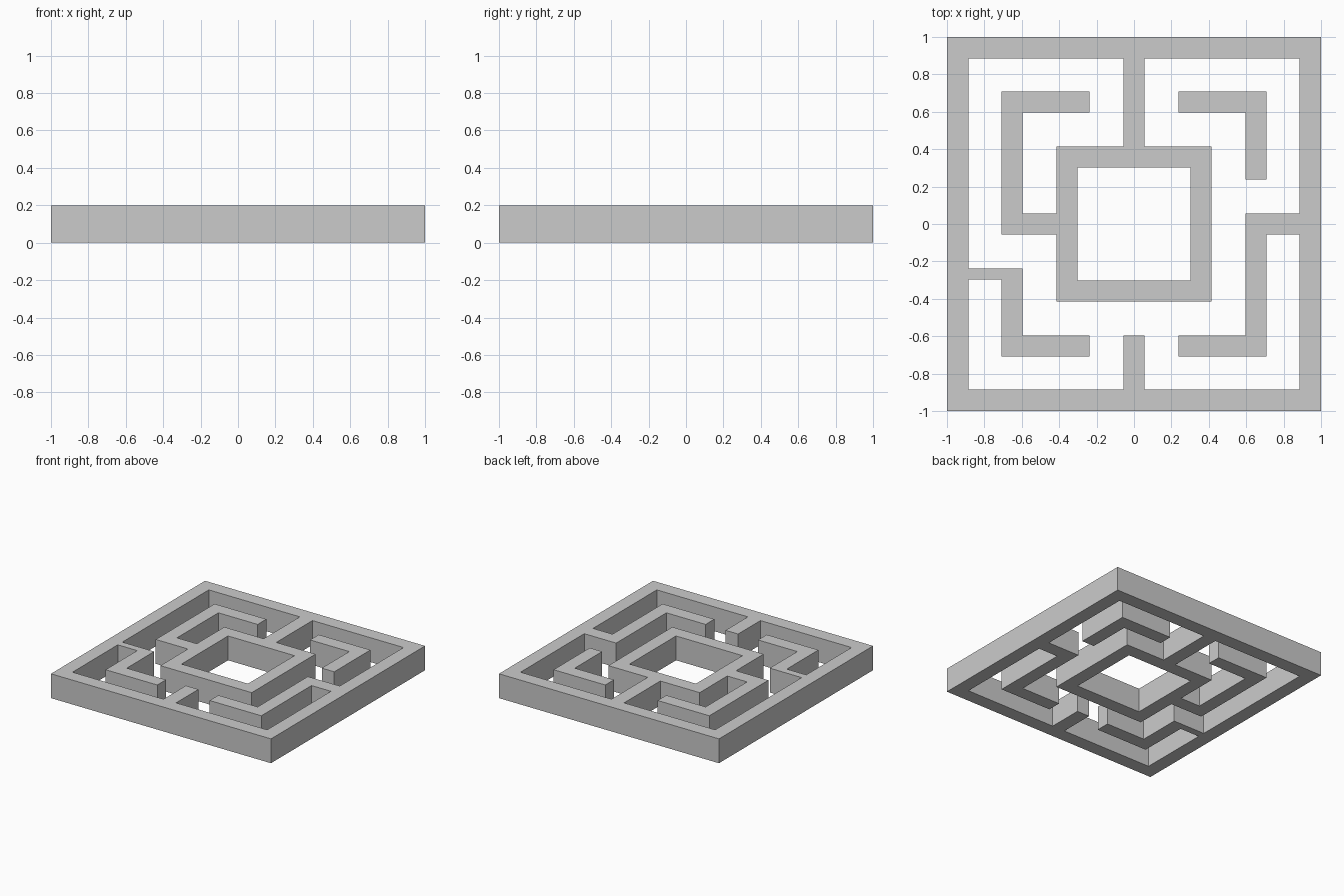
import bpy
import bmesh

if "Cube" in bpy.data.objects:
    bpy.data.objects.remove(bpy.data.objects["Cube"])

HEIGHT = 0.2
S = 0.057               # half wall thickness
FI = 0.885              # inside of outer frame
MO, MI = 0.708, 0.595   # middle ring, outer / inner
CO, CI = 0.415, 0.302   # centre ring, outer / inner
G = 0.238               # half gap in the middle ring


def ring(o, i):
    """Four wall rectangles (x0, y0, x1, y1) of a square ring."""
    return [(-o, -o, o, -i), (-o, i, o, o), (-o, -o, -i, o), (i, -o, o, o)]


def corner(sx, sy, end):
    """L-shaped piece of the middle ring; its upright arm stops at y = end."""
    def rect(xa, ya, xb, yb):
        return (min(xa, xb), min(ya, yb), max(xa, xb), max(ya, yb))
    return [rect(sx * G, sy * MI, sx * MO, sy * MO),
            rect(sx * MI, end, sx * MO, sy * MO)]


def build_walls(name, rects):
    """Merge the rectangles into one footprint and raise it to a clean solid."""
    xs = sorted({v for r in rects for v in (r[0], r[2])})
    ys = sorted({v for r in rects for v in (r[1], r[3])})
    bm = bmesh.new()
    verts = {}

    def vert(i, j):
        if (i, j) not in verts:
            verts[i, j] = bm.verts.new((xs[i], ys[j], 0))
        return verts[i, j]

    for i in range(len(xs) - 1):
        for j in range(len(ys) - 1):
            cx, cy = (xs[i] + xs[i + 1]) / 2, (ys[j] + ys[j + 1]) / 2
            if any(r[0] < cx < r[2] and r[1] < cy < r[3] for r in rects):
                bm.faces.new([vert(i, j), vert(i + 1, j),
                              vert(i + 1, j + 1), vert(i, j + 1)])
    top = bmesh.ops.extrude_face_region(bm, geom=bm.faces[:])["geom"]
    bmesh.ops.translate(bm, vec=(0, 0, HEIGHT),
                        verts=[g for g in top if isinstance(g, bmesh.types.BMVert)])
    bmesh.ops.recalc_face_normals(bm, faces=bm.faces[:])
    bmesh.ops.dissolve_limit(bm, angle_limit=0.01,
                             verts=bm.verts[:], edges=bm.edges[:])
    mesh = bpy.data.meshes.new(name)
    bm.to_mesh(mesh)
    bm.free()
    obj = bpy.data.objects.new(name, mesh)
    bpy.context.collection.objects.link(obj)


# Outer frame, centre ring and every wall joined to them
connected = ring(1, FI) + ring(CO, CI)
connected += corner(-1, 1, -S) + corner(1, -1, S) + corner(-1, -1, -G)
connected += [
    (-S, CO, S, FI),               # top spoke
    (-S, -FI, S, -MI),             # bottom stub
    (-MO, -S, -CO, S),             # left spoke
    (MI, -S, FI, S),               # right spoke
    (-FI, -0.297, -MI, -G),        # thin link to the left frame
]
build_walls("maze_walls", connected)

# Free-standing corner wall
build_walls("loose_corner_wall", corner(1, 1, G))
